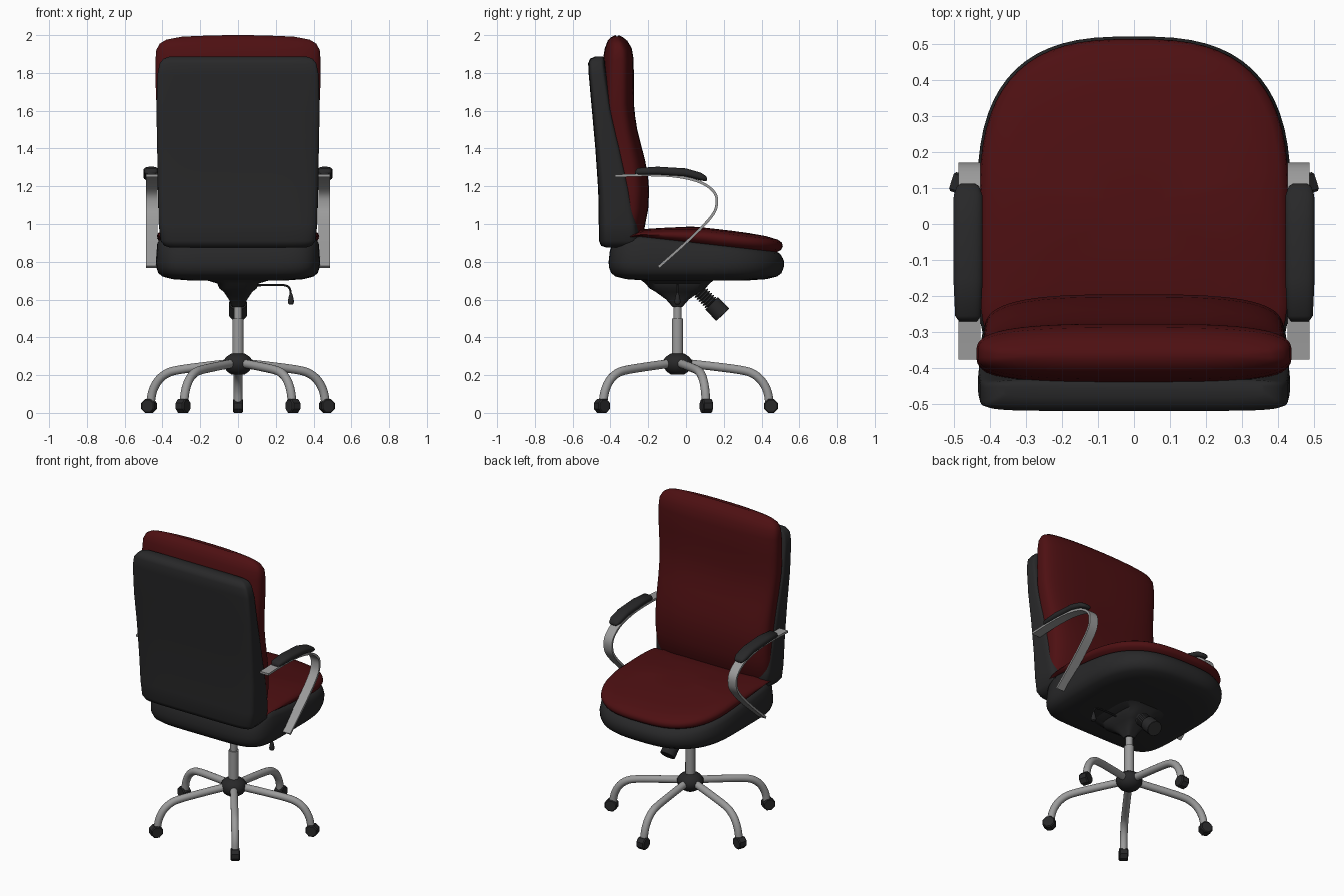
import bpy, bmesh, math
from mathutils import Vector

if "Cube" in bpy.data.objects:
    bpy.data.objects.remove(bpy.data.objects["Cube"])

def material(name, rgb):
    m = bpy.data.materials.new(name)
    m.diffuse_color = (*rgb, 1)
    m.use_nodes = True
    m.node_tree.nodes["Principled BSDF"].inputs["Base Color"].default_value = m.diffuse_color
    return m

RED = material("dark red leather", (0.075, 0.005, 0.006))
DARK = material("charcoal", (0.021, 0.021, 0.022))
METAL = material("grey metal", (0.33, 0.33, 0.33))

def loft(name, rings, mat, angle=40):
    """Skin a list of equal-length point rings and cap both ends."""
    bm = bmesh.new()
    vs = [[bm.verts.new(p) for p in r] for r in rings]
    n = len(vs[0])
    for a, b in zip(vs, vs[1:]):
        for i in range(n):
            bm.faces.new((a[i], a[(i + 1) % n], b[(i + 1) % n], b[i]))
    bm.faces.new(vs[0])
    bm.faces.new(vs[-1])
    bmesh.ops.recalc_face_normals(bm, faces=bm.faces)
    me = bpy.data.meshes.new(name)
    bm.to_mesh(me)
    bm.free()
    me.materials.append(mat)
    me.shade_smooth()
    me.set_sharp_from_angle(angle=math.radians(angle))
    ob = bpy.data.objects.new(name, me)
    bpy.context.collection.objects.link(ob)
    return ob

def squircle(a, b, n, count=64):
    """Superellipse outline as (x, y) pairs."""
    out = []
    for i in range(count):
        t = 2 * math.pi * (i + 0.5) / count
        c, s = math.cos(t), math.sin(t)
        out.append((math.copysign(abs(c) ** (2 / n), c) * a,
                    math.copysign(abs(s) ** (2 / n), s) * b))
    return out

def smooth_path(pts, steps=5):
    """Catmull-Rom curve through the points."""
    p = [Vector(q) for q in pts]
    p = [2 * p[0] - p[1]] + p + [2 * p[-1] - p[-2]]
    out = []
    for i in range(1, len(p) - 2):
        a, b, c, d = p[i - 1:i + 3]
        for k in range(steps):
            t = k / steps
            out.append(0.5 * (2 * b + (c - a) * t + (2 * a - 5 * b + 4 * c - d) * t * t
                              + (3 * b - a - 3 * c + d) * t ** 3))
    return out + [p[-2]]

def tube(name, pts, radii, side, mat, sides=16, angle=40):
    """Round sweep along a planar path; side is the normal of its plane."""
    pts = [Vector(p) for p in pts]
    side = Vector(side).normalized()
    rings = []
    for i, p in enumerate(pts):
        t = (pts[min(i + 1, len(pts) - 1)] - pts[max(i - 1, 0)]).normalized()
        n = t.cross(side)
        r = radii[i] if isinstance(radii, list) else radii
        rings.append([p + r * (math.cos(a) * n + math.sin(a) * side)
                      for a in (2 * math.pi * (k + 0.5) / sides for k in range(sides))])
    return loft(name, rings, mat, angle)

def lathe(name, origin, axis, profile, mat, side=(1, 0, 0), sides=24, angle=40):
    """Turned part: profile is (distance along axis, radius)."""
    o, d = Vector(origin), Vector(axis).normalized()
    return tube(name, [o + d * h for h, r in profile], [r for h, r in profile],
                side, mat, sides, angle)

# Backrest: shell and cushion lofted upwards from (z, back y, front y, half width)
def back_part(name, rows, power, mat, arch_from):
    rings = []
    for z, yb, yf, w in rows:
        rise = min(max((z - arch_from) / 0.1, 0), 1)
        rings.append([(x, y + (yb + yf) / 2, z - 0.018 * rise * (x / 0.43) ** 2)
                      for x, y in squircle(w, (yf - yb) / 2, power)])
    loft(name, rings, mat, 60)

back_part("backrest_shell", [
    (.875, -.42, -.30, .36), (.885, -.45, -.26, .39), (.91, -.46, -.24, .41),
    (1.0, -.462, -.25, .42), (1.18, -.465, -.286, .425), (1.4, -.48, -.339, .428),
    (1.6, -.498, -.39, .432), (1.79, -.515, -.42, .427), (1.85, -.518, -.428, .415),
    (1.875, -.508, -.43, .395), (1.887, -.48, -.44, .36)], 7, DARK, 3)
back_part("backrest_cushion", [
    (.90, -.40, -.26, .38), (.95, -.42, -.225, .405), (1.08, -.42, -.20, .415),
    (1.18, -.42, -.195, .415), (1.26, -.425, -.202, .415), (1.34, -.43, -.217, .416),
    (1.42, -.435, -.238, .418), (1.5, -.44, -.258, .422), (1.57, -.445, -.269, .427),
    (1.63, -.45, -.275, .432), (1.75, -.445, -.276, .437), (1.87, -.44, -.277, .437),
    (1.93, -.43, -.287, .433), (1.97, -.415, -.31, .415), (1.99, -.395, -.335, .38),
    (2.0, -.375, -.355, .30)], 3.2, RED, 1.88)

# Seat: square at the rear, rounded at the front
def seat_ring(scale, height):
    front = [p for p in squircle(.435, .47, 2.8) if p[1] > 0]
    rear = [p for p in squircle(.435, .46, 6) if p[1] < 0]
    pts = [(x * scale, y * scale + .05) for x, y in front + rear]
    return [(x, y, height(y)) for x, y in pts]

def seam(y):
    return .907 - .114 * y - max(0, -.25 - y) * .4

def thickness(y):
    return min(max(.02 + .16 * (y + .24), .02), .065)

base = [seat_ring(s, lambda y, z=z: z) for s, z in
        [(.55, .70), (.8, .708), (.92, .722), (.97, .74), (.995, .77), (1, .80)]]
base += [seat_ring(s, lambda y, d=d: seam(y) - d) for s, d in
         [(.985, .03), (.955, .008), (.92, 0), (.85, .005)]]
loft("seat_base", base, DARK, 60)
loft("seat_cushion", [
    seat_ring(s, lambda y, k=k, d=d: seam(y) + k * thickness(y) + d) for s, k, d in
    [(.9, 0, -.01), (.93, .05, 0), (.965, .2, 0), (.985, .5, 0), (.975, .8, 0),
     (.93, 1, 0), (.8, 1, .012), (.6, 1, .018), (.4, 1, .02), (.2, 1, .02)]], RED, 60)

# Armrests: flat metal strap with a padded top, one per side
strap_path = smooth_path([(0, -.375, 1.255), (0, -.2, 1.26), (0, -.05, 1.252),
                          (0, .075, 1.222), (0, .148, 1.17), (0, .163, 1.11),
                          (0, .135, 1.04), (0, .02, .92), (0, -.145, .772)])
pad_rows = [(-.27, 1.272, .008, .025), (-.255, 1.278, .019, .036), (-.15, 1.281, .023, .041),
            (0, 1.272, .023, .041), (.08, 1.251, .021, .040), (.105, 1.241, .014, .031),
            (.112, 1.238, .006, .02)]
for label, sx in (("left", -1), ("right", 1)):
    rings = []
    for i, p in enumerate(strap_path):
        t = strap_path[min(i + 1, len(strap_path) - 1)] - strap_path[max(i - 1, 0)]
        n = Vector((0, -t.z, t.y)).normalized() * .007
        a, b = Vector((sx * .426, 0, 0)), Vector((sx * .487, 0, 0))
        rings.append([p + a + n, p + b + n, p + b - n, p + a - n])
    loft(label + "_arm_strap", rings, METAL)
    loft(label + "_arm_pad", [[(sx * .46 + x, y, zc + z) for x, z in squircle(w, h, 2.6, 20)]
                              for y, zc, h, w in pad_rows], DARK, 60)

# Tilt mechanism under the seat
CY = -.045
loft("tilt_mechanism", [[(x, y + CY, z) for x, y in squircle(a, b, 4, 32)] for z, a, b in
     [(.56, .03, .025), (.60, .048, .06), (.64, .075, .115), (.66, .10, .15),
      (.685, .11, .17), (.70, .16, .19), (.725, .20, .22)]], DARK)

# Tension spring and knob
spring = []
for i in range(9):
    spring += [(i * .015, .028), (i * .015 + .0075, .044)]
lathe("tension_spring", (0, .05, .665), (0, .7, -.71), spring, DARK, angle=25)
lathe("tension_knob", (0, .135, .58), (0, .7, -.71),
      [(0, .046), (.002, .048), (.083, .048), (.085, .046)], DARK, sides=16)

# Height lever with paddle
lever = smooth_path([(.08, CY, .675), (.18, CY, .677), (.25, CY, .675),
                     (.275, CY, .655), (.28, CY, .61)])
tube("height_lever", lever, .006, (0, 1, 0), DARK, 8)
lathe("lever_paddle", (.28, CY, .635), (0, 0, -1),
      [(0, .006), (.02, .012), (.045, .017), (.058, .014), (.062, .006)], DARK, sides=12)

# Gas lift column and hub
lathe("column", (0, CY, 0), (0, 0, 1), [(.21, .03), (.5, .03)], METAL)
lathe("piston", (0, CY, 0), (0, 0, 1), [(.48, .022), (.58, .022)], METAL)
lathe("hub", (0, CY, 0), (0, 0, 1), [(.203, .035), (.22, .06), (.245, .078), (.275, .08),
                                     (.298, .062), (.315, .035)], DARK, sides=16, angle=50)

# Five curved legs with casters, one pointing forwards
leg_path = smooth_path([(.05, .262), (.2, .245), (.34, .226), (.40, .207),
                        (.445, .17), (.475, .115), (.488, .05)])
for i in range(5):
    ang = math.pi / 2 + i * 2 * math.pi / 5
    out = Vector((math.cos(ang), math.sin(ang), 0))
    side = Vector((-out.y, out.x, 0))
    centre = Vector((0, CY, 0))
    tube(f"leg_{i + 1}", [centre + out * p[0] + Vector((0, 0, p[1])) for p in leg_path],
         .023, side, METAL)
    lathe(f"caster_{i + 1}", centre + out * .495 + Vector((0, 0, .037)) - side * .0275, side,
          [(0, .034), (.006, .04), (.049, .04), (.055, .034)], DARK, (0, 0, 1), sides=8, angle=25)
